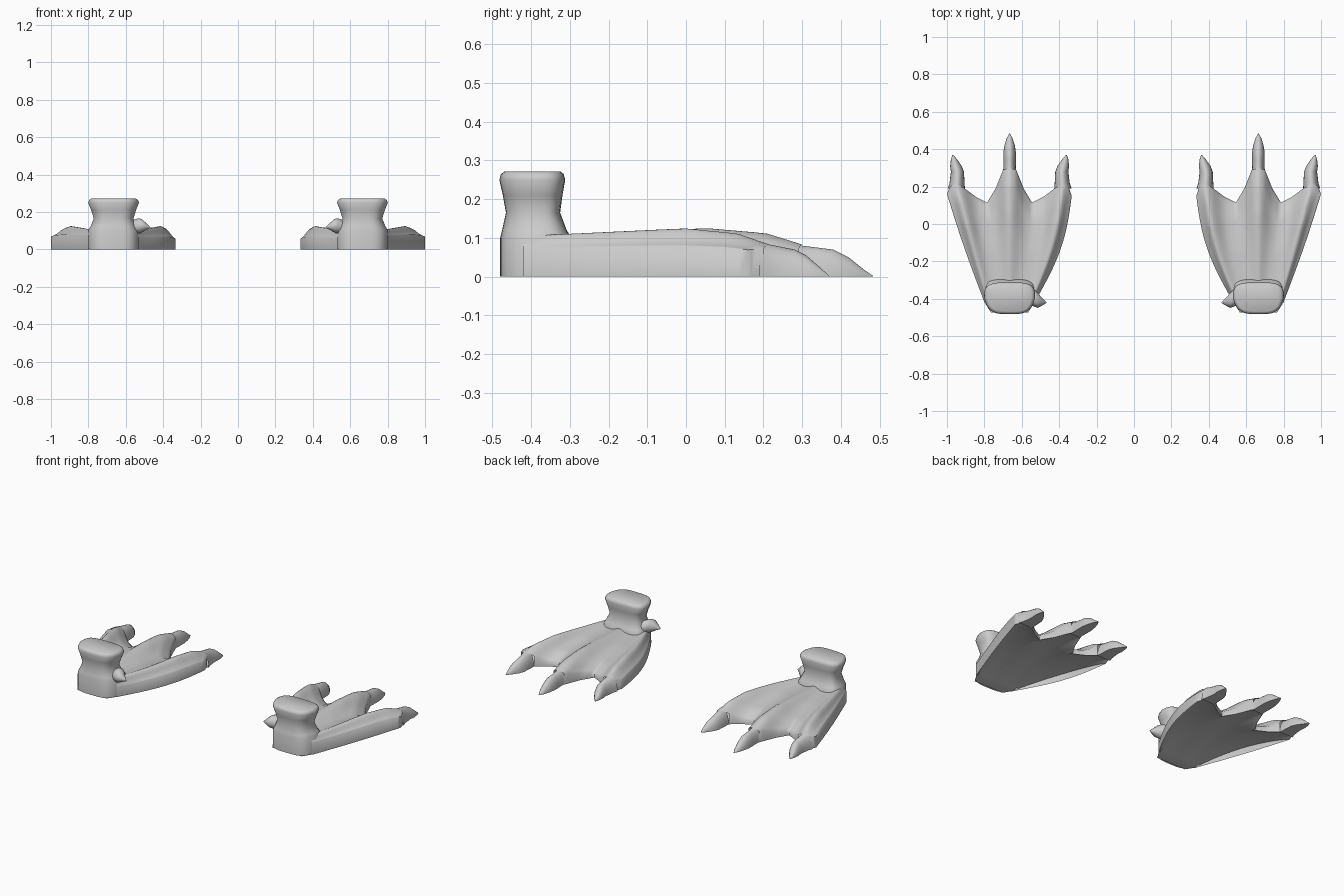
import bpy, bmesh, math

if "Cube" in bpy.data.objects:
    bpy.data.objects.remove(bpy.data.objects["Cube"])

CX = 0.665  # centre of the right foot; the left one is mirrored


def lerp_table(table, t):
    for (a, va), (b, vb) in zip(table, table[1:]):
        if t <= b:
            return va + (vb - va) * (t - a) / (b - a)
    return table[-1][1]


def finish(name, verts, faces):
    me = bpy.data.meshes.new(name)
    me.from_pydata([(x + CX, y, z) for x, y, z in verts], [], faces)
    bm = bmesh.new()
    bm.from_mesh(me)
    bmesh.ops.recalc_face_normals(bm, faces=bm.faces)
    if name == "ankle" and sum(f.normal.z * f.calc_area() for f in bm.faces) < 0:
        bmesh.ops.reverse_faces(bm, faces=bm.faces)
    bm.to_mesh(me)
    bm.free()
    ob = bpy.data.objects.new(name, me)
    bpy.context.collection.objects.link(ob)
    bpy.ops.object.select_all(action='DESELECT')
    ob.select_set(True)
    bpy.context.view_layer.objects.active = ob
    bpy.ops.object.shade_smooth_by_angle(angle=math.radians(70))
    mod = ob.modifiers.new("Mirror", 'MIRROR')
    mod.use_mirror_merge = False
    return ob


def loft(name, rings, cap=False):
    n = len(rings[0])
    verts = [p for r in rings for p in r]
    faces = []
    for k in range(len(rings) - 1):
        for i in range(n):
            j = (i + 1) % n
            faces.append((k * n + i, k * n + j, (k + 1) * n + j, (k + 1) * n + i))
    if cap:
        faces.append(tuple(range((len(rings) - 1) * n, len(rings) * n)))
    return finish(name, verts, faces)


# Webbed foot body: fan of columns from the heel to the scalloped front edge
front = [(-.332, .15), (-.315, .20), (-.285, .215), (-.24, .19), (-.18, .145),
         (-.12, .115), (-.075, .19), (-.035, .29), (0, .30), (.035, .29),
         (.075, .19), (.12, .115), (.18, .145), (.24, .19), (.285, .215),
         (.32, .20), (.335, .16)]
ridge_z = [(0, .105), (.66, .125), (.87, .112), (1, .083)]
web_z = [(0, .10), (.5, .088), (.85, .065), (1, .03)]
toes_at = (-.28, 0, .28)
SUB, ROWS, BACK = 4, 24, -.42
cols = []
for (xa, ya), (xb, yb) in zip(front, front[1:]):
    cols += [(xa + (xb - xa) * k / SUB, ya + (yb - ya) * k / SUB) for k in range(SUB)]
cols.append(front[-1])
n = len(cols)


def plan(f, yf, s):
    bulge = f * (.12 if f < 0 else .02) * math.sin(math.pi * s)
    return f * (.4 + .6 * s) + bulge, BACK + (yf - BACK) * s


def top_point(f, yf, s):
    x, y = plan(f, yf, s)
    outside = abs(f) > .28
    width = .046 if outside else .062
    r = max(math.exp(-((f - c) / width) ** 2) for c in toes_at)
    w = (.045 if f < 0 else .065) if outside else lerp_table(web_z, s)
    return x, y, w + (lerp_table(ridge_z, s) - w) * r


def grid(rows, start):
    return [(start + k * n + i, start + k * n + i + 1,
             start + (k + 1) * n + i + 1, start + (k + 1) * n + i)
            for k in range(rows) for i in range(n - 1)]


verts, faces = [], grid(ROWS, 0)
for k in range(ROWS + 1):
    verts += [top_point(f, yf, k / ROWS) for f, yf in cols]
# Side and front skirt down to the ground, left open at the toes
rim = [k * n for k in range(ROWS + 1)] + [ROWS * n + i for i in range(1, n)]
rim += [k * n + n - 1 for k in range(ROWS - 1, -1, -1)]
low = {}
for a in rim:
    low[a] = len(verts)
    verts.append((verts[a][0], verts[a][1], 0))
for a, b in zip(rim, rim[1:]):
    mid = (verts[a][0] + verts[b][0]) / 2
    on_front = a >= ROWS * n and b >= ROWS * n
    if on_front and min(abs(mid - c) for c in toes_at) < .036:
        continue
    faces.append((a, b, low[b], low[a]))
finish("webbed_foot", verts, faces)

# Gently arched sole, running back under the heel
verts = [(f * .3, -.472, .001) for f, yf in cols]
for k in range(ROWS + 1):
    s = k / ROWS
    verts += [(*plan(f, yf, s), .001 + .04 * math.sin(math.pi * s) ** .8 if 0 < k < ROWS else .001)
              for f, yf in cols]
finish("sole", verts, [f[::-1] for f in grid(ROWS + 1, 0)])


# Toes: tapering half-round claws with a flat underside
def toe(name, stations):
    rings = []
    for x, y, w, h in stations:
        rings.append([(x + w * math.cos(math.pi * i / 12), y,
                       h * math.sin(math.pi * i / 12)) for i in range(13)])
    loft(name, rings)


toe("middle_toe", [(0, .28, .037, .088), (0, .30, .033, .08), (0, .34, .034, .075),
                   (0, .38, .034, .07), (0, .42, .028, .05), (0, .46, .015, .018),
                   (0, .483, .002, .002)])
for side, name in ((1, "outer_toe"), (-1, "inner_toe")):
    toe(name, [(side * x, y, w, h) for x, y, w, h in
               [(.285, .19, .046, .09), (.281, .22, .040, .082), (.279, .28, .035, .07),
                (.287, .31, .031, .055), (.297, .345, .017, .025), (.304, .37, .002, .002)]])


# Ankle: lofted rounded block, heel reaching the ground at the back only
def ankle_ring(z, y0, y1, hx, front_z=None):
    pts = []
    for i in range(32):
        a = 2 * math.pi * i / 32
        c, s = math.cos(a), math.sin(a)
        px = math.copysign(abs(c) ** .55, c)
        py = math.copysign(abs(s) ** .55, s)
        x = px * hx * (1 - .2 * max(0, -py))
        y = (y0 + y1) / 2 + py * (y1 - y0) / 2
        pts.append((x, y, front_z if front_z is not None and y > -.38 else z))
    return pts


loft("ankle", [ankle_ring(0, -.48, -.295, .138, .09), ankle_ring(.10, -.48, -.295, .138),
               ankle_ring(.12, -.475, -.308, .125), ankle_ring(.165, -.465, -.325, .106),
               ankle_ring(.21, -.473, -.319, .12), ankle_ring(.25, -.482, -.312, .136),
               ankle_ring(.265, -.478, -.316, .130), ankle_ring(.272, -.468, -.324, .118)],
     cap=True)

# Small spur on the inner side of the heel
spur = []
for x, y, z, r in [(-.09, -.38, .115, .04), (-.13, -.395, .125, .046), (-.15, -.408, .127, .040),
                   (-.172, -.415, .123, .022), (-.197, -.42, .117, .002)]:
    spur.append([(x, y + r * math.cos(math.pi * i / 6), z + r * .9 * math.sin(math.pi * i / 6))
                 for i in range(12)])
loft("heel_spur", spur)
